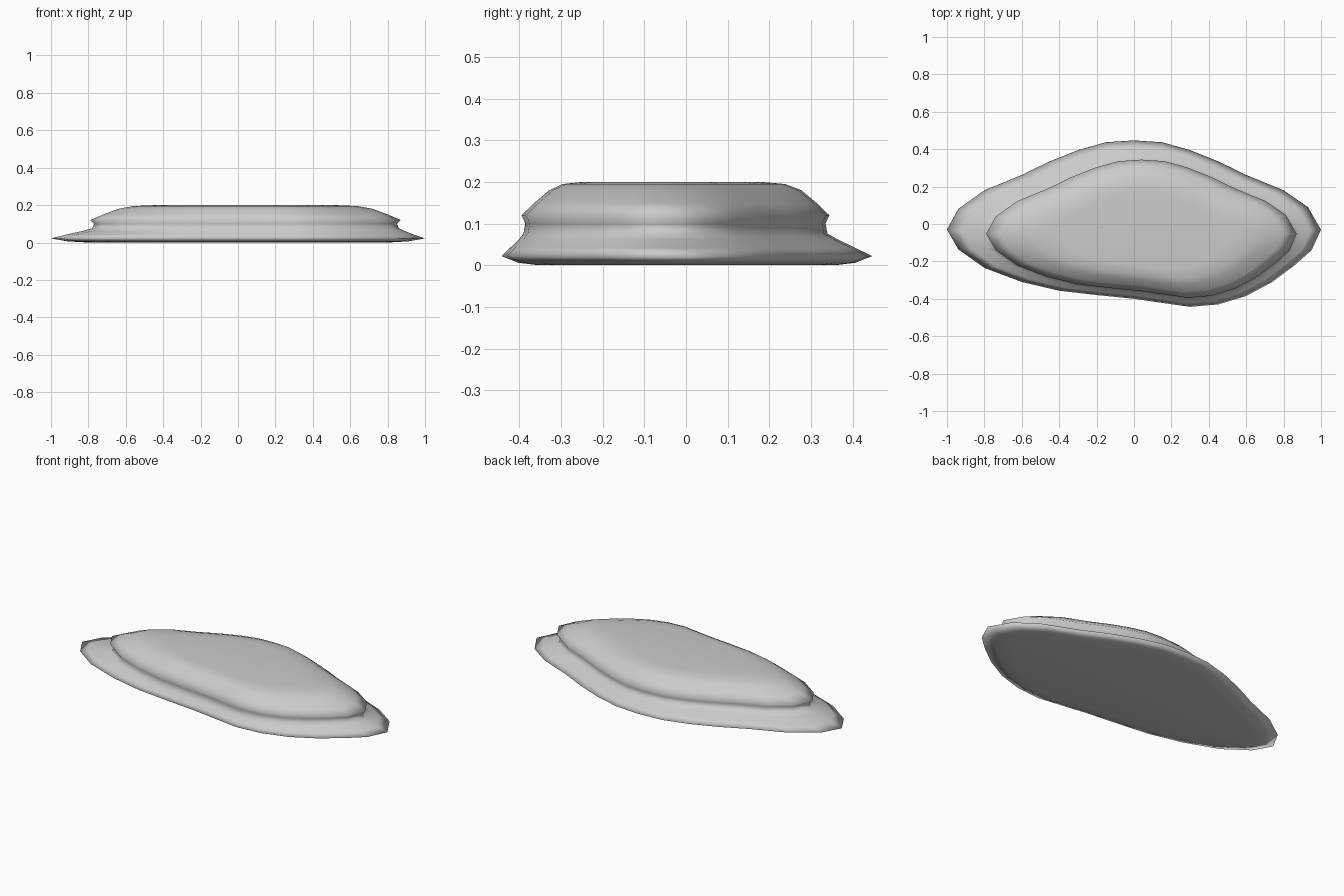
import bpy, bmesh

if "Cube" in bpy.data.objects:
    bpy.data.objects.remove(bpy.data.objects["Cube"])

# Outline of the slab seen from above
outline = [(0, .447), (.15, .437), (.3, .395), (.45, .335), (.6, .262), (.8, .18), (.93, .09),
           (1, -.03), (.95, -.14), (.86, -.22), (.74, -.31), (.6, -.385), (.45, -.43),
           (.3, -.443), (.15, -.422), (0, -.4), (-.2, -.38), (-.4, -.357), (-.6, -.31),
           (-.8, -.235), (-.94, -.135), (-1, -.03), (-.94, .08), (-.8, .18), (-.6, .262),
           (-.45, .335), (-.3, .395), (-.15, .437)]

# Profile rings: height, outline scale, x shift, y shift
rings = [(0, .8, 0, 0), (.006, .91, 0, 0), (.022, 1, 0, 0),      # base underside and rim
         (.042, .93, .01, -.01), (.062, .86, .03, -.02),         # sloping skirt
         (.076, .82, .04, -.027), (.1, .81, .04, -.027),         # neck groove
         (.12, .83, .04, -.027), (.15, .76, .04, -.027),         # upper slab edge
         (.18, .68, .04, -.027), (.195, .6, .04, -.03), (.2, .48, .04, -.035)]

bm = bmesh.new()
loops = [[bm.verts.new((x * s + dx, y * s + dy, z)) for x, y in outline]
         for z, s, dx, dy in rings]
n = len(outline)
for a, b in zip(loops, loops[1:]):
    for i in range(n):
        j = (i + 1) % n
        bm.faces.new((a[i], a[j], b[j], b[i]))

# Flat top and bottom
bm.faces.new(loops[0])
bm.faces.new(loops[-1])
bmesh.ops.recalc_face_normals(bm, faces=bm.faces[:])

mesh = bpy.data.meshes.new("stepped_stone_slab")
bm.to_mesh(mesh)
bm.free()
slab = bpy.data.objects.new("stepped_stone_slab", mesh)
bpy.context.collection.objects.link(slab)
for p in mesh.polygons:
    p.use_smooth = True
